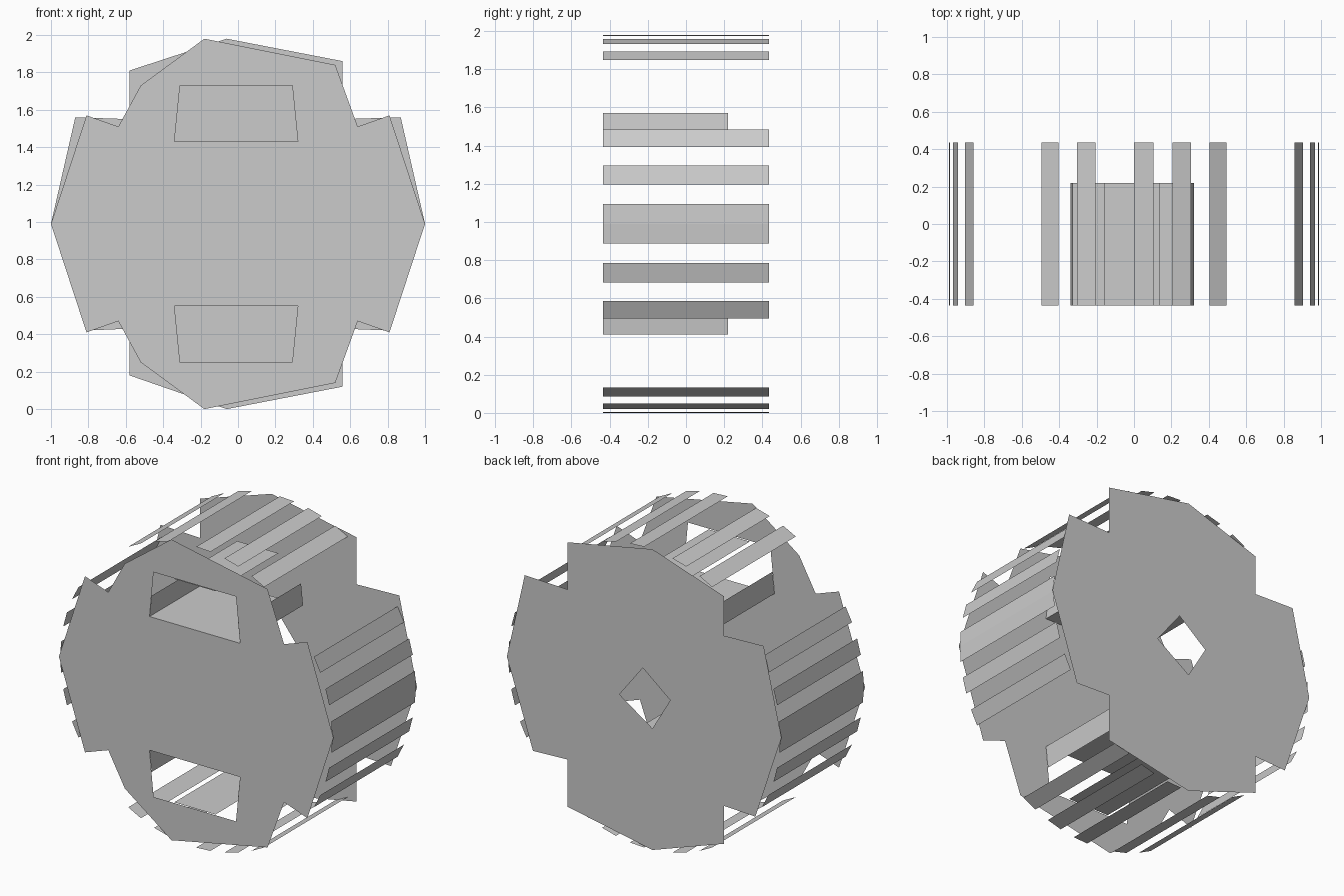
import bpy, bmesh
from math import cos, sin, radians

cube = bpy.data.objects.get("Cube")
if cube:
    bpy.data.objects.remove(cube, do_unlink=True)

FRONT, BACK, TRAY_END = -0.435, 0.435, 0.22
MID, RADIUS = 0.99, 0.99

grey = bpy.data.materials.new("light_grey")
grey.use_nodes = True
grey.diffuse_color = (0.6, 0.6, 0.6, 1)
grey.node_tree.nodes["Principled BSDF"].inputs["Base Color"].default_value = (0.6, 0.6, 0.6, 1)


def finish(bm, name):
    mesh = bpy.data.meshes.new(name)
    bm.to_mesh(mesh)
    bm.free()
    mesh.materials.append(grey)
    obj = bpy.data.objects.new(name, mesh)
    bpy.context.collection.objects.link(obj)
    return obj


def flip(points):
    return [(x, 2 * MID - z) for x, z in points]


def plate(name, y, loops):
    """Flat upright sheet: first loop is the outline, the rest are holes."""
    bm = bmesh.new()
    edges = []
    for loop in loops:
        verts = [bm.verts.new((x, y, z)) for x, z in loop]
        edges += [bm.edges.new((a, b)) for a, b in zip(verts, verts[1:] + verts[:1])]
    bmesh.ops.triangle_fill(bm, use_beauty=True, use_dissolve=False,
                            edges=edges, normal=(0, -1 if y < 0 else 1, 0))
    return finish(bm, name)


def strip(name, points, y_end):
    """Sheet swept along y from the front plate."""
    bm = bmesh.new()
    rows = [(bm.verts.new((x, FRONT, z)), bm.verts.new((x, y_end, z))) for x, z in points]
    for (a, b), (c, d) in zip(rows, rows[1:]):
        bm.faces.new((a, b, d, c))
    return finish(bm, name)


# Front plate with two tapered windows
front_top = [(1, MID), (0.81, 1.57), (0.64, 1.51), (0.52, 1.84), (-0.18, 1.98),
             (-0.52, 1.73), (-0.64, 1.51), (-0.81, 1.57), (-1, MID)]
window = [(-0.34, 1.43), (0.32, 1.43), (0.29, 1.73), (-0.31, 1.73)]
plate("front_plate", FRONT, [front_top + flip(front_top)[-2:0:-1], window, flip(window)])

# Back plate with a diamond hole
back_top = [(1, MID), (0.87, 1.56), (0.56, 1.55), (0.56, 1.86), (-0.06, 1.98),
            (-0.58, 1.81), (-0.58, 1.55), (-0.87, 1.56), (-1, MID)]
back_low = [(-0.81, 0.42), (-0.58, 0.43), (-0.58, 0.18), (-0.06, 0),
            (0.56, 0.12), (0.56, 0.43), (0.81, 0.42)]
diamond = [(0.01, 1.18), (-0.19, 1.02), (-0.06, 0.8), (0.18, 0.96)]
plate("back_plate", BACK, [back_top + back_low, diamond])

# Trays and covers behind the windows
tray = [(-0.325, 1.57), (-0.34, 1.43), (0.32, 1.43), (0.305, 1.57)]
cover = [(-0.16, 1.725), (0.14, 1.725)]
for side, shape in (("upper", lambda p: p), ("lower", flip)):
    strip(side + "_tray", shape(tray), TRAY_END)
    strip(side + "_cover", shape(cover), TRAY_END)

# Slats around the rim, mirrored top to bottom
for start in (0, 12, 24, 60, 72, 84, 102, 114, 150, 162, 174):
    arc = [(RADIUS * cos(radians(a)), MID + RADIUS * sin(radians(a)))
           for a in (start, start + 6)]
    strip(f"upper_slat_{start}", arc, BACK)
    strip(f"lower_slat_{start}", flip(arc), BACK)
